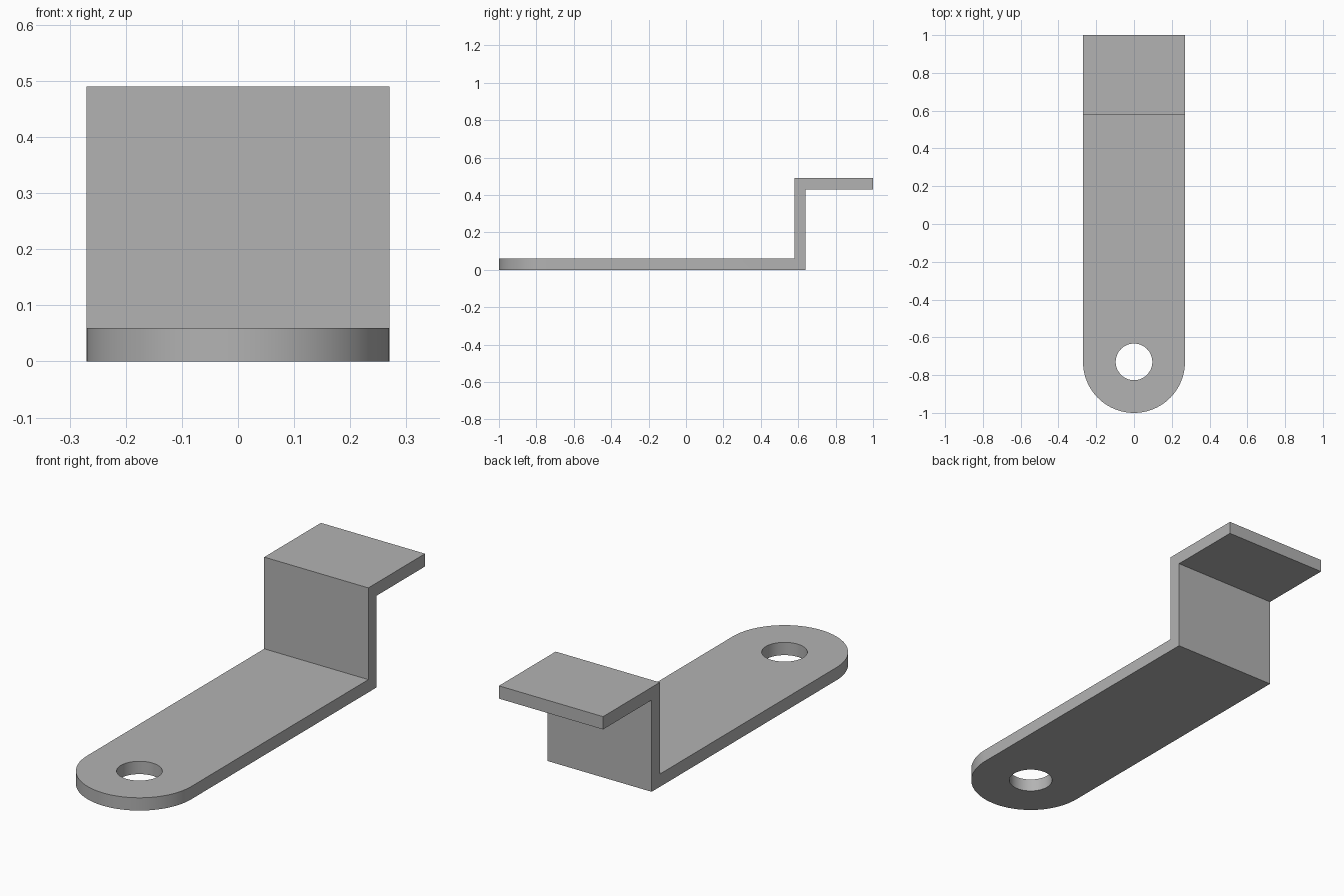
import bpy, bmesh, math
from mathutils import Vector

cube = bpy.data.objects.get("Cube")
if cube:
    bpy.data.objects.remove(cube, do_unlink=True)

HALF_WIDTH = 0.27
THICK = 0.06
HEIGHT = 0.49
HOLE_Y = -0.73

grey = bpy.data.materials.new("plain grey")
grey.use_nodes = True
colour = (0.45, 0.45, 0.45, 1)
grey.diffuse_color = colour
grey.node_tree.nodes["Principled BSDF"].inputs["Base Color"].default_value = colour


def prism(name, outline, direction):
    """Closed solid made by extruding an outline along a direction."""
    bm = bmesh.new()
    face = bm.faces.new([bm.verts.new(p) for p in outline])
    ext = bmesh.ops.extrude_face_region(bm, geom=[face])
    verts = [g for g in ext["geom"] if isinstance(g, bmesh.types.BMVert)]
    bmesh.ops.translate(bm, verts=verts, vec=Vector(direction))
    bmesh.ops.recalc_face_normals(bm, faces=bm.faces)
    mesh = bpy.data.meshes.new(name)
    bm.to_mesh(mesh)
    bm.free()
    mesh.materials.append(grey)
    obj = bpy.data.objects.new(name, mesh)
    bpy.context.collection.objects.link(obj)
    return obj


def arc(radius, start, end, count):
    """Points on a horizontal arc around the hole centre, below the part."""
    angles = [start + (end - start) * i / count for i in range(count + 1)]
    return [(radius * math.cos(a), HOLE_Y + radius * math.sin(a), -1) for a in angles]


def cut(target, cutter, operation):
    cutter.hide_render = True
    mod = target.modifiers.new(operation, "BOOLEAN")
    mod.operation = operation
    mod.solver = "EXACT"
    mod.object = cutter
    bpy.context.view_layer.objects.active = target
    bpy.ops.object.modifier_apply(modifier=mod.name)
    bpy.data.objects.remove(cutter, do_unlink=True)


# Stepped strip: long foot, riser and rear shelf, oversized before trimming
front, riser, back = -1.2, 0.58, 1.0
side = [(front, 0), (riser + THICK, 0), (riser + THICK, HEIGHT - THICK),
        (back, HEIGHT - THICK), (back, HEIGHT), (riser, HEIGHT),
        (riser, THICK), (front, THICK)]
bracket = prism("stepped_bracket", [(-0.5, y, z) for y, z in side], (1, 0, 0))

# Trim to width with a round front end
plan = arc(HALF_WIDTH, math.pi, 2 * math.pi, 48)
plan += [(HALF_WIDTH, 1.2, -1), (-HALF_WIDTH, 1.2, -1)]
cut(bracket, prism("plan_trim", plan, (0, 0, 2)), "INTERSECT")

# Bolt hole
ring = arc(0.097, 0, 2 * math.pi, 64)[:-1]
cut(bracket, prism("hole_cutter", ring, (0, 0, 2)), "DIFFERENCE")

# Smooth curved walls, sharp edges
bpy.ops.object.select_all(action="DESELECT")
bracket.select_set(True)
bpy.context.view_layer.objects.active = bracket
bpy.ops.object.shade_smooth_by_angle(angle=math.radians(30))
